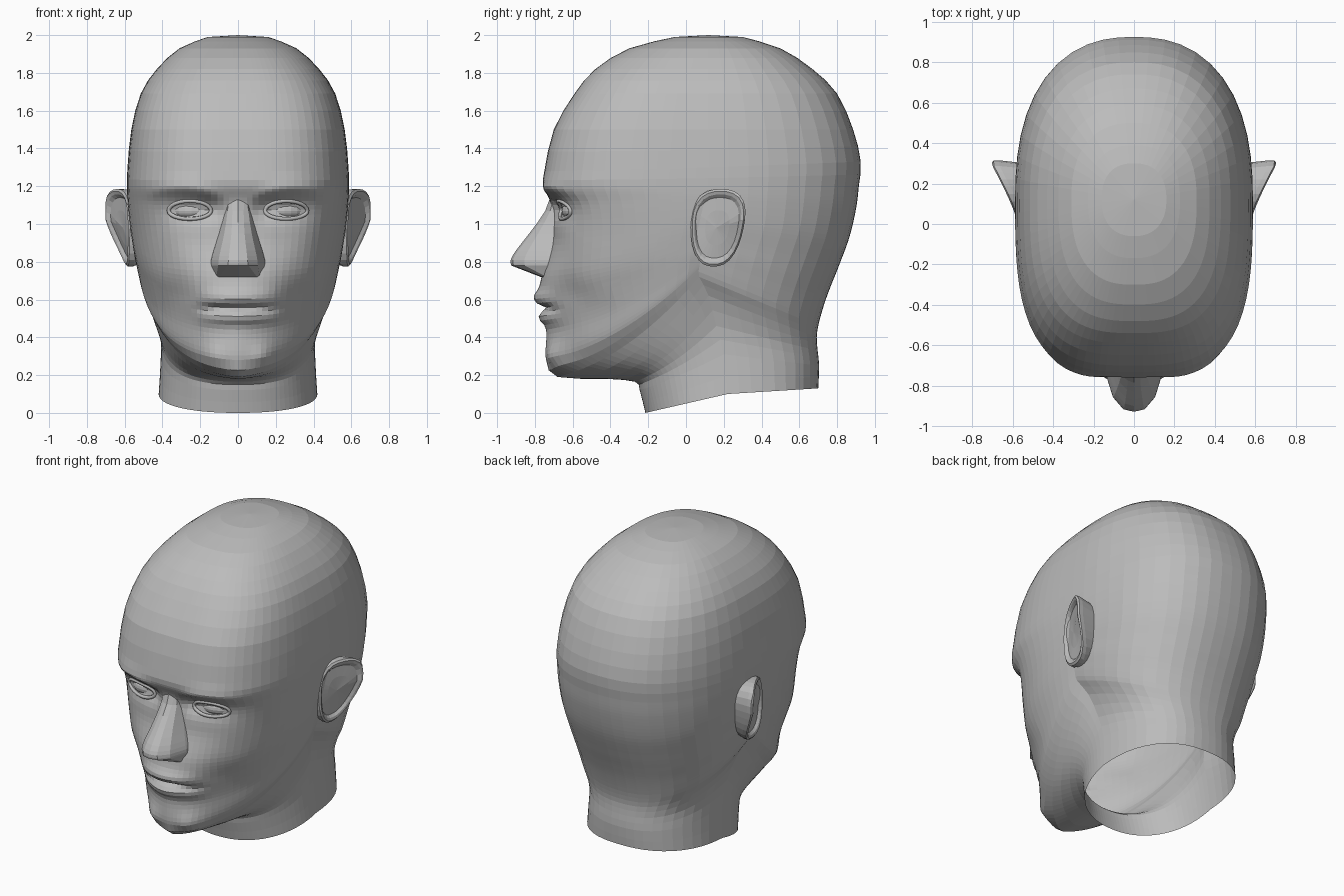
import bpy
import bmesh
from math import sin, cos, pi, exp
from mathutils import Vector
from mathutils.bvhtree import BVHTree

default = bpy.data.objects.get("Cube")
if default:
    bpy.data.objects.remove(default, do_unlink=True)

skin = bpy.data.materials.new("plain grey")
skin.use_nodes = True
GREY = (0.5, 0.5, 0.5, 1)
skin.diffuse_color = GREY
skin.node_tree.nodes["Principled BSDF"].inputs["Base Color"].default_value = GREY


def clamp(value):
    return max(0.0, min(1.0, value))


def bell(offset, width):
    return exp(-(offset / width) ** 2)


def loft(bm, rings, closed=True):
    """Skin a list of point rings with quads."""
    rows = [[bm.verts.new(p) for p in ring] for ring in rings]
    for a, b in zip(rows, rows[1:]):
        count = len(a)
        for j in range(count if closed else count - 1):
            k = (j + 1) % count
            bm.faces.new((a[j], a[k], b[k], b[j]))
    return rows


def cap(bm, row, point):
    """Close a ring with a fan."""
    centre = bm.verts.new(point)
    for j in range(len(row)):
        bm.faces.new((row[j - 1], row[j], centre))


def finish(bm, name):
    bmesh.ops.recalc_face_normals(bm, faces=bm.faces)
    mesh = bpy.data.meshes.new(name)
    bm.to_mesh(mesh)
    bm.free()
    mesh.materials.append(skin)
    obj = bpy.data.objects.new(name, mesh)
    bpy.context.collection.objects.link(obj)
    return obj


def spline(rows, k, t):
    """Smooth interpolation between row k and the next one."""
    last = len(rows) - 1
    quad = [rows[max(0, min(last, k + d))] for d in (-1, 0, 1, 2)]
    return [b + 0.5 * t * (c - a + t * (2 * a - 5 * b + 4 * c - d + t * (3 * (b - c) + d - a)))
            for a, b, c, d in zip(*quad)]


# Head profiles from crown to neck rim: forehead line (y, z, squareness),
# side line (y, z, half width) and back line (y, z)
front = [(-.06, 1.99, 2.3), (-.3, 1.93, 2.6), (-.48, 1.82, 2.8), (-.59, 1.69, 3),
         (-.7, 1.5, 3.1), (-.75, 1.28, 3.1), (-.755, 1.2, 3.1), (-.715, 1.1, 2.9),
         (-.705, .92, 2.6), (-.765, .72, 2.2), (-.775, .58, 1.9), (-.74, .44, 1.75),
         (-.74, .28, 1.6), (-.68, .19, 1.4), (-.42, .18, 1.7), (-.27, .165, 2.1),
         (-.245, .12, 2.2), (-.215, 0, 2.2)]
side = [(.12, 1.99, .16), (.12, 1.93, .31), (.12, 1.82, .43), (.12, 1.69, .515),
        (.12, 1.5, .565), (.12, 1.3, .585), (.12, 1.2, .588), (.12, 1.12, .585),
        (.12, 1.02, .575), (.1, .93, .56), (.09, .87, .55), (.08, .82, .538),
        (.07, .77, .525), (.07, .72, .508), (.12, .62, .46), (.16, .46, .415),
        (.2, .31, .408), (.22, .1, .42)]
back = [(.3, 1.99), (.5, 1.93), (.67, 1.82), (.8, 1.69), (.885, 1.5), (.925, 1.33),
        (.915, 1.2), (.9, 1.08), (.865, .93), (.81, .78), (.77, .68), (.74, .6),
        (.715, .52), (.7, .46), (.692, .4), (.697, .33), (.705, .25), (.7, .13)]

half = [pi / 2 * (i / 24) ** 1.2 for i in range(24)]
half += [pi / 2 * (1 + i / 12) for i in range(13)]
angles = half + [-a for a in half[-2:0:-1]]


def sculpt(x, y, z):
    """Push the face in and out: sockets, brows, cheeks, lips and chin."""
    ax = abs(x)
    dy = .04 * bell(ax - .25, .13) * bell(z - 1.08, .065)
    dy += .03 * bell(ax - .14, .06) * bell(z - 1.08, .06)
    dy -= .016 * bell(z - 1.195 + 1.2 * (ax - .3) ** 2, .035) * bell((ax - .27) ** 2, .035)
    dy -= .012 * bell(ax - .38, .1) * bell(z - .92, .09)
    dy += .025 * bell(ax - .32, .09) * bell(z - .62, .12)
    mouth = clamp(1 - (ax / .23) ** 2)
    dy += mouth * (.04 * bell(z - .553, .016) - .03 * bell(z - .61, .04)
                   - .025 * bell(z - .5, .03))
    dy -= .035 * bell(ax - .14, .07) * bell(z - .28, .08)
    return (x, y + dy, z)


def head_ring(k, t):
    fy, fz, square = spline(front, k, t)
    my, mz, width = spline(side, k, t)
    by, bz = spline(back, k, t)
    bend = .65 * clamp((17 - k - t) / 3)
    ring = []
    for a in angles:
        n = square if abs(a) < pi / 2 else 2.4
        r = (abs(cos(a)) ** n + abs(sin(a)) ** n) ** (-1 / n)
        u, x = abs(cos(a)) * r, width * sin(a) * r
        if abs(a) < pi / 2:
            g = u * (1 + bend * (1 - u))
            point = (x, my + (fy - my) * u, mz + (fz - mz) * g)
            if point[1] < -.4 and k < 13:
                point = sculpt(*point)
        else:
            point = (x, my + (by - my) * u, mz + (bz - mz) * u)
        ring.append(point)
    return ring


# Head and neck shell, open at the neck rim
rings = []
for k in range(len(front) - 1):
    steps = 6 if 6 <= k < 12 else 2
    rings += [head_ring(k, i / steps) for i in range(steps)]
rings.append(head_ring(len(front) - 2, 1))
bm = bmesh.new()
rows = loft(bm, rings)
cap(bm, rows[0], (0, .12, 2))
surface = BVHTree.FromBMesh(bm)
finish(bm, "head")


def face_y(x, z):
    hit = surface.ray_cast(Vector((x, -2, z)), Vector((0, 1, 0)))[0]
    return hit.y if hit else -.6


# Nose: sections (z, ridge y, ridge half width, base half width)
sections = [(1.18, -.71, .04, .06), (1.07, -.745, .03, .08), (.95, -.83, .035, .11),
            (.86, -.9, .045, .14), (.81, -.928, .05, .155), (.78, -.925, .055, .155)]
smooth = [spline(sections, k, t) for k in range(len(sections) - 1) for t in (0, .5)]
rings = []
for z, y, ridge, base in smooth + [sections[-1], (.72, -.77, .1, .13)]:
    right = [(base, -.64), (base * .85 + ridge * .15, y * .35 - .64 * .65),
             (base * .5 + ridge * .5, y * .75 - .64 * .25), (ridge, y + .012)]
    outline = [(-x, v) for x, v in right] + [(0, y)] + right[::-1]
    rings.append([(x, v, z) for x, v in outline])
bm = bmesh.new()
loft(bm, rings, closed=False)
finish(bm, "nose")


# Ear: nested rounded loops, flaring outwards to the rear rim
def ear_loop(sign, scale, depth, root=None):
    loop = []
    for i in range(28):
        a = 2 * pi * i / 28
        r = (abs(cos(a)) ** 2.5 + abs(sin(a)) ** 2.5) ** -.4
        c, s = r * cos(a) * scale, r * sin(a) * scale
        y = .165 + .02 * s + .14 * (1 + .15 * s) * c
        z = .98 + .205 * s
        flare = clamp((y - .02) / .27) ** 1.2 * clamp((z - .7) / .32)
        x = root if root else .58 + .122 * flare - depth
        loop.append((sign * x, y, z))
    return loop


for sign, label in ((1, "left"), (-1, "right")):
    bm = bmesh.new()
    loops = [ear_loop(sign, .88, 0, .5), ear_loop(sign, 1, .035), ear_loop(sign, 1, .008),
             ear_loop(sign, .94, 0), ear_loop(sign, .86, .006), ear_loop(sign, .78, .022),
             ear_loop(sign, .45, .02)]
    rows = loft(bm, loops)
    cap(bm, rows[-1], (sign * .61, .16, .98))
    finish(bm, label + "_ear")

    # Eyeball, set into the socket and turned slightly outwards
    ex, ez = sign * .255, 1.07
    bm = bmesh.new()
    bmesh.ops.create_uvsphere(bm, u_segments=20, v_segments=12, radius=1)
    eye = finish(bm, label + "_eye")
    eye.scale = (.115, .09, .06)
    eye.location = (ex, face_y(ex, ez) + .077, ez)
    eye.rotation_euler.z = sign * .3

    # Eyelid rim: an almond loop lying on the face
    curve = bpy.data.curves.new(label + "_eyelids", "CURVE")
    curve.dimensions = "3D"
    curve.bevel_depth = .011
    curve.bevel_resolution = 1
    curve.materials.append(skin)
    rim = curve.splines.new("POLY")
    rim.points.add(23)
    rim.use_cyclic_u = True
    for i, point in enumerate(rim.points):
        a = 2 * pi * i / 24
        x = ex + .112 * cos(a)
        z = ez + (.052 if sin(a) > 0 else .043) * sin(a)
        point.co = (x, face_y(x, z) - .003, z, 1)
    lids = bpy.data.objects.new(label + "_eyelids", curve)
    bpy.context.collection.objects.link(lids)
